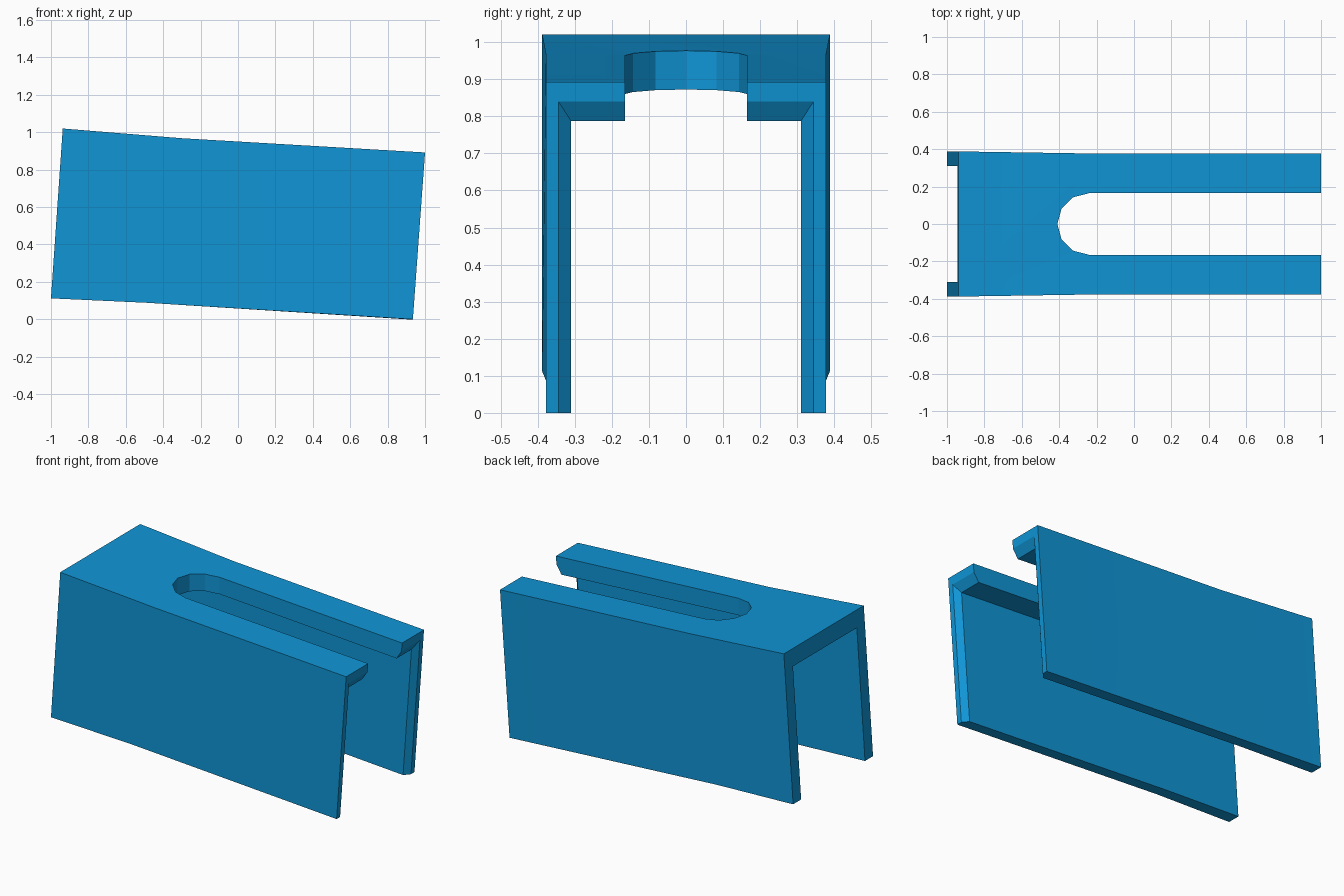
import bpy
import bmesh
from math import cos, sin, pi
from mathutils import Vector

cube = bpy.data.objects.get("Cube")
if cube:
    bpy.data.objects.remove(cube, do_unlink=True)

blue = bpy.data.materials.new("bright blue")
blue.use_nodes = True
colour = (0.005, 0.30, 0.67, 1)
blue.diffuse_color = colour
blue.node_tree.nodes["Principled BSDF"].inputs["Base Color"].default_value = colour

INNER, THICK = 0.31, 0.105


def make_object(name, bm):
    bmesh.ops.recalc_face_normals(bm, faces=bm.faces)
    mesh = bpy.data.meshes.new(name)
    bm.to_mesh(mesh)
    bm.free()
    mesh.materials.append(blue)
    obj = bpy.data.objects.new(name, mesh)
    bpy.context.collection.objects.link(obj)
    return obj


def arch(bm, top, bottom, half_width, drop):
    """Four verts of an upside-down U at one station along the channel."""
    top, bottom = Vector(top), Vector(bottom)
    crown = top + (bottom - top).normalized() * drop
    pts = [(bottom, -half_width), (crown, -half_width), (crown, half_width), (bottom, half_width)]
    return [bm.verts.new((p.x, y, p.y)) for p, y in pts]


def bridge(bm, a, b):
    for i in range(3):
        bm.faces.new((a[i], a[i + 1], b[i + 1], b[i]))


# Channel: slightly bent stations, each with top (x, z), bottom (x, z), half width
stations = [
    ((-0.937, 1.02), (-1.0, 0.112), 0.388),
    ((-0.30, 0.968), (-0.48, 0.088), 0.378),
    ((1.0, 0.892), (0.935, 0.0), 0.378),
]
bm = bmesh.new()
outer = [arch(bm, t, b, w, 0) for t, b, w in stations]
inner = [arch(bm, t, b, INNER, THICK) for t, b, w in stations]
for v in inner[-1]:
    v.co.x -= 0.03
for i in range(2):
    bridge(bm, outer[i], outer[i + 1])
    bridge(bm, inner[i], inner[i + 1])
bridge(bm, outer[0], inner[0])

# Open end: flat outer rim, then a chamfer towards the inside
t, b, w = stations[-1]
rim = arch(bm, t, b, (w + INNER) / 2, THICK / 2)
bridge(bm, outer[-1], rim)
bridge(bm, rim, inner[-1])

# Bottom edges of both walls
for k in (0, 3):
    bm.faces.new((outer[0][k], outer[1][k], inner[1][k], inner[0][k]))
    bm.faces.new((outer[1][k], outer[2][k], rim[k], inner[2][k], inner[1][k]))
channel = make_object("channel_cover", bm)

# Slot cutter: rounded closed end, running out through the open end
bm = bmesh.new()
outline = [(-0.24 - 0.17 * cos(a), 0.165 * sin(a)) for a in [pi / 6 * k - pi / 2 for k in range(7)]]
outline += [(1.3, 0.165), (1.3, -0.165)]
base = bm.faces.new([bm.verts.new((x, y, 0.6)) for x, y in outline])
extruded = bmesh.ops.extrude_face_region(bm, geom=[base])
bmesh.ops.translate(bm, vec=(0, 0, 0.7),
                    verts=[g for g in extruded["geom"] if isinstance(g, bmesh.types.BMVert)])
cutter = make_object("slot_cutter", bm)

cut = channel.modifiers.new("slot", "BOOLEAN")
cut.operation = "DIFFERENCE"
cut.solver = "EXACT"
cut.object = cutter
bpy.context.view_layer.objects.active = channel
channel.select_set(True)
bpy.ops.object.modifier_apply(modifier=cut.name)
bpy.data.objects.remove(cutter, do_unlink=True)
bpy.ops.object.shade_smooth_by_angle(angle=0.2)
